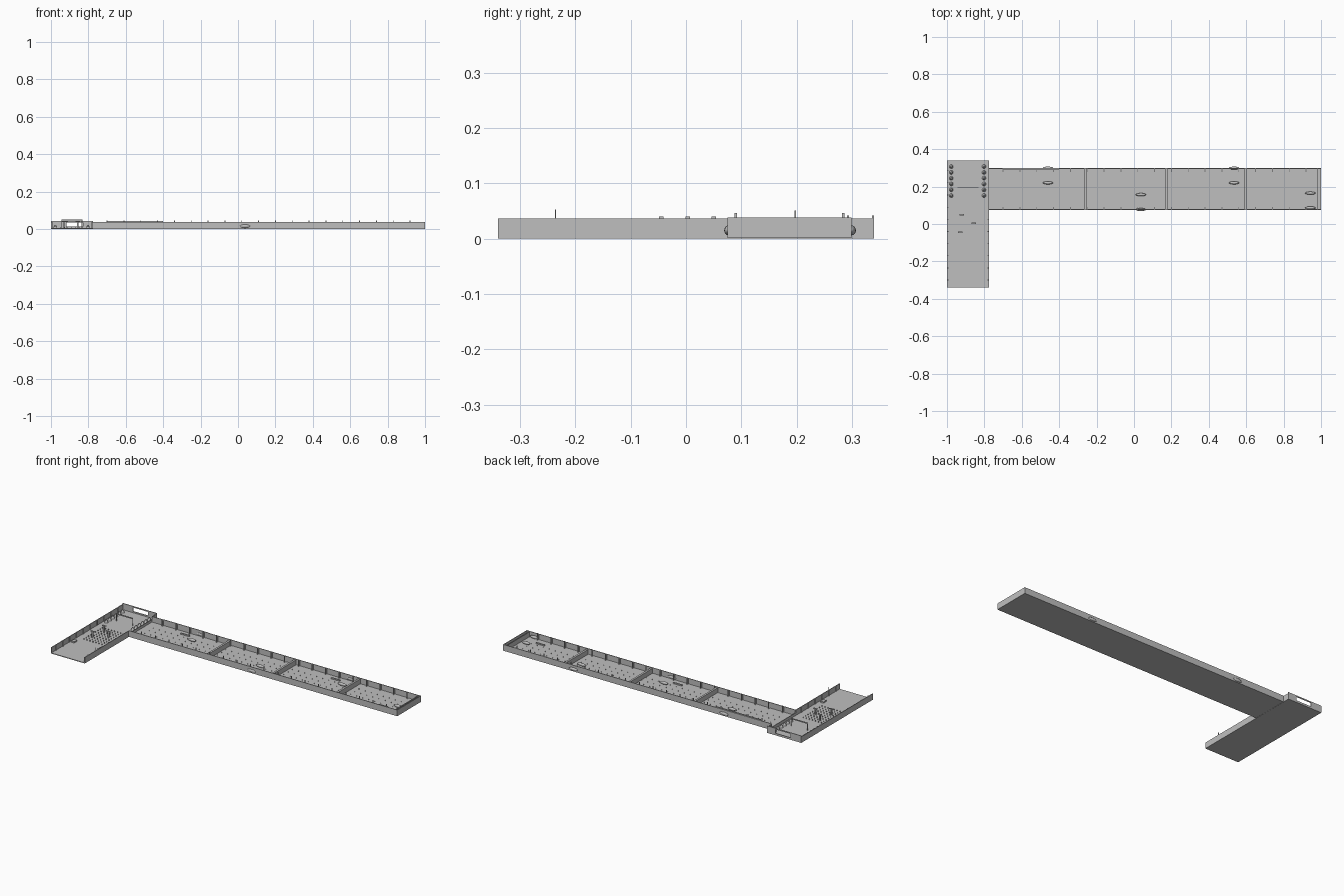
import bpy
import math

cube = bpy.data.objects.get("Cube")
if cube:
    bpy.data.objects.remove(cube, do_unlink=True)

grey = bpy.data.materials.new("light grey")
grey.use_nodes = True
grey.diffuse_color = (0.52, 0.52, 0.52, 1)
grey.node_tree.nodes["Principled BSDF"].inputs["Base Color"].default_value = grey.diffuse_color


def finish(name):
    obj = bpy.context.object
    obj.name = name
    obj.data.materials.append(grey)
    return obj


def box(name, x, y, z):
    """Box from (low, high) ranges on each axis."""
    ranges = (x, y, z)
    bpy.ops.mesh.primitive_cube_add(size=1, location=[(a + b) / 2 for a, b in ranges])
    obj = bpy.context.object
    obj.scale = [b - a for a, b in ranges]
    return finish(name)


def row(obj, count, step):
    """Repeat a part along one direction."""
    mod = obj.modifiers.new("row", "ARRAY")
    mod.count = count
    mod.use_relative_offset = False
    mod.use_constant_offset = True
    mod.constant_offset_displace = [s / k for s, k in zip(step, obj.scale)]


def oval(name, x, y, z):
    bpy.ops.mesh.primitive_uv_sphere_add(segments=20, ring_count=10, location=(x, y, z))
    obj = bpy.context.object
    obj.scale = (0.028, 0.008, 0.009)
    finish(name)
    bpy.ops.object.shade_smooth_by_angle()


# Main dimensions
T = 0.004
LEFT, JOIN, END = -1.0, -0.775, 1.0
FRONT, BACK = -0.34, 0.34
ARM_FRONT, ARM_BACK = 0.075, 0.299
WALL, ARM_WALL = 0.036, 0.038

# Short tray, open at its front
box("short_floor", (LEFT, JOIN), (FRONT, BACK), (0, T))
box("short_outer_wall", (LEFT, LEFT + T), (FRONT, BACK), (0, WALL))
box("short_inner_wall", (JOIN - T, JOIN), (FRONT, ARM_FRONT), (0, WALL))
box("short_corner_wall", (JOIN - T, JOIN), (ARM_BACK, BACK), (0, WALL))
box("junction_sill", (JOIN - T, JOIN), (ARM_FRONT, ARM_BACK), (0, 0.02))

# Back wall with a window
back = (BACK - T, BACK)
box("back_wall_right", (LEFT, -0.93), back, (0, 0.042))
box("back_wall_left", (-0.83, JOIN), back, (0, 0.042))
box("window_sill", (-0.93, -0.83), back, (0, 0.012))
box("window_lintel", (-0.93, -0.83), back, (0.035, 0.042))

# Long tray with dividers
box("long_floor", (JOIN, END), (ARM_FRONT, ARM_BACK), (0.001, 0.005))
box("long_front_wall", (JOIN, END), (ARM_FRONT, ARM_FRONT + T), (0.001, ARM_WALL))
box("long_back_wall", (JOIN, END), (ARM_BACK - T, ARM_BACK), (0.001, ARM_WALL))
box("end_wall", (END - T, END), (ARM_FRONT, ARM_BACK), (0.001, ARM_WALL))
box("end_inner_wall", (0.98, 0.984), (ARM_FRONT, ARM_BACK), (0.004, 0.034))
for x in (-0.26, 0.172, 0.597):
    box("divider", (x - 0.006, x + 0.006), (ARM_FRONT, ARM_BACK), (0.004, 0.034))

# Ribs and pins along the long walls
for y, side in ((ARM_FRONT + T, 1), (ARM_BACK - T, -1)):
    rib = box("wall_rib", (-0.702, -0.698), sorted((y, y + side * 0.004)), (0.004, ARM_WALL))
    row(rib, 19, (0.09, 0, 0))
    pin_y = y + side * 0.011
    pin = box("wall_pin", (-0.702, -0.698), (pin_y - 0.002, pin_y + 0.002), (0.004, 0.046))
    row(pin, 19, (0.09, 0, 0))
box("back_rail", (-0.7, -0.4), (0.291, 0.295), (0.036, 0.042))

# Ribs along the short outer and inner walls
for x in (LEFT + T, JOIN - T - 0.004):
    rib = box("short_rib", (x, x + 0.004), (-0.302, -0.298), (0.003, WALL))
    row(rib, 6 if x > -0.9 else 10, (0, 0.065, 0))

# Oval lamps, in pairs on the floor and wall
for x, floor_y, wall_y in ((-0.46, 0.22, 0.299), (0.037, 0.157, 0.077),
                           (0.535, 0.22, 0.299), (0.943, 0.165, 0.086)):
    oval("floor_oval", x, floor_y, 0.012)
    oval("wall_oval", x, wall_y, 0.015)

# Floor plates
for x, y in ((-0.53, 0.26), (-0.03, 0.12), (0.465, 0.26), (0.873, 0.127)):
    box("floor_plate", (x - 0.028, x + 0.028), (y - 0.004, y + 0.004), (0.004, 0.012))

# Small floor studs in the long tray
for y in (0.15, 0.19, 0.23):
    stud = box("floor_stud", (-0.722, -0.72), (y - 0.001, y + 0.001), (0.004, 0.01))
    row(stud, 42, (0.04, 0, 0))

# Round bollards beside the back of the short tray
for x in (-0.977, -0.802):
    for i in range(6):
        bpy.ops.mesh.primitive_cone_add(vertices=16, radius1=0.011, radius2=0.004, depth=0.018,
                                        location=(x, 0.152 + i * 0.031, 0.012))
        finish("bollard")
        bpy.ops.object.shade_smooth_by_angle()
    box("bracket", (x - 0.01, x + 0.01), (-0.166, -0.138), (0.003, 0.012))

# Floor studs and posts in the short tray
for i in range(7):
    x = -0.95 + i * 0.02
    stud = box("short_stud", (x - 0.0015, x + 0.0015), (-0.1, -0.097), (0.003, 0.011))
    row(stud, 9, (0, 0.022, 0))
for x, y in ((-0.93, -0.045), (-0.857, 0.003), (-0.92, 0.05)):
    box("post", (x - 0.004, x + 0.004), (y - 0.004, y + 0.004), (0.003, 0.04))
    box("post_cap", (x - 0.012, x + 0.012), (y - 0.004, y + 0.004), (0.036, 0.04))

# Raised cross beam on two legs, and a thin mast
box("cross_beam", (-0.945, -0.832), (0.196, 0.199), (0.044, 0.051))
for x in (-0.943, -0.834):
    box("beam_leg", (x - 0.002, x + 0.002), (0.196, 0.199), (0.003, 0.051))
box("mast", (JOIN - 0.004, JOIN - 0.002), (-0.237, -0.235), (0.003, 0.053))
